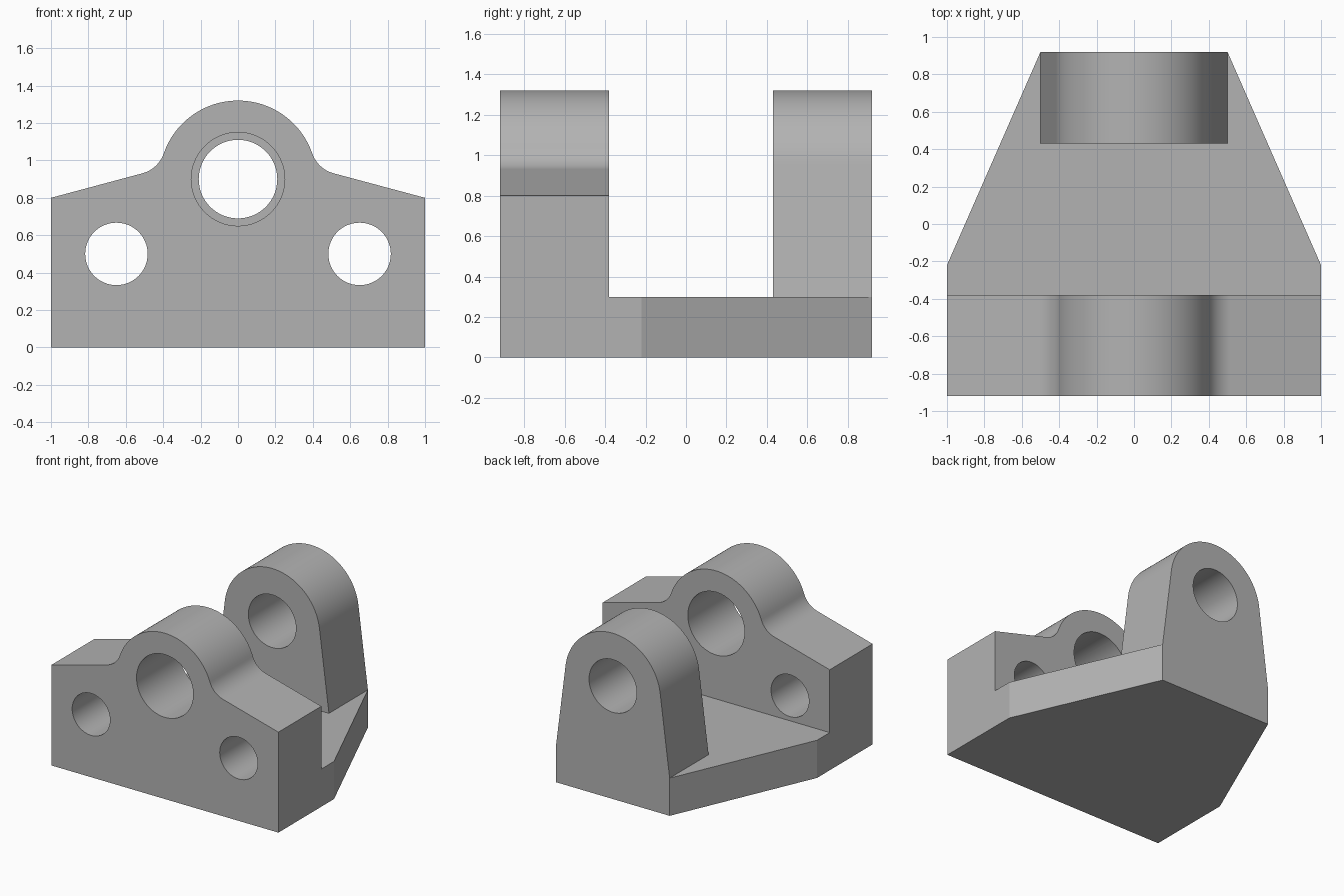
import bpy, bmesh, math
from math import sin, cos, atan2, acos, radians, hypot
from mathutils import Matrix, Vector

if "Cube" in bpy.data.objects:
    bpy.data.objects.remove(bpy.data.objects["Cube"], do_unlink=True)

FRONT, WALL_BACK, LUG_FRONT, BACK = -0.92, -0.38, 0.43, 0.92
BASE_TOP, BORE_Z, ROUND = 0.3, 0.9, 0.42

grey = bpy.data.materials.new("plain grey")
grey.use_nodes = True
grey.diffuse_color = (0.45, 0.45, 0.45, 1)
grey.node_tree.nodes["Principled BSDF"].inputs["Base Color"].default_value = grey.diffuse_color


def prism(name, points, offset):
    """Solid swept from a closed loop of 3D points along an offset."""
    bm = bmesh.new()
    face = bm.faces.new([bm.verts.new(p) for p in points])
    swept = bmesh.ops.extrude_face_region(bm, geom=[face])["geom"]
    bmesh.ops.translate(bm, vec=offset, verts=[v for v in swept if isinstance(v, bmesh.types.BMVert)])
    if face.is_valid and len(face.link_loops if hasattr(face, "link_loops") else face.loops) == 0:
        bm.faces.remove(face)
    bmesh.ops.recalc_face_normals(bm, faces=bm.faces)
    mesh = bpy.data.meshes.new(name)
    bm.to_mesh(mesh)
    bm.free()
    mesh.materials.append(grey)
    obj = bpy.data.objects.new(name, mesh)
    bpy.context.collection.objects.link(obj)
    return obj


def upright(name, half, y0, y1):
    """Symmetric wall from the right-hand half of its outline, bottom to top."""
    left = [(-x, z) for x, z in reversed(half) if x > 1e-5]
    return prism(name, [(x, y0, z) for x, z in half + left], (0, y1 - y0, 0))


def arc(cx, cz, r, a0, a1, n):
    return [(cx + r * cos(a0 + (a1 - a0) * i / n), cz + r * sin(a0 + (a1 - a0) * i / n))
            for i in range(n + 1)]


def combine(body, tool, operation):
    mod = body.modifiers.new(operation.lower(), "BOOLEAN")
    mod.operation, mod.solver, mod.object = operation, "EXACT", tool
    bpy.context.view_layer.objects.active = body
    bpy.ops.object.modifier_apply(modifier=mod.name)
    bpy.data.objects.remove(tool, do_unlink=True)


def bore(body, x, z, r, y0, y1):
    ring = [(px, y0 - 0.05, pz) for px, pz in arc(x, z, r, 0, math.tau, 64)[:-1]]
    combine(body, prism("bore_cutter", ring, (0, y1 - y0 + 0.1, 0)), "DIFFERENCE")


# Front wall: sloped shoulders blended by a fillet into the rounded crown
fillet, slope, shoulder = 0.167, radians(15), 0.8
gap = sin(slope) + (shoulder - BORE_Z) * cos(slope)
crown = math.pi / 2 - slope - acos((gap + fillet) / (ROUND + fillet))
cx = (ROUND + fillet) * cos(crown)
cz = BORE_Z + (ROUND + fillet) * sin(crown)
half = [(1, 0), (1, shoulder)]
half += arc(cx, cz, fillet, -math.pi / 2 - slope, crown - math.pi, 12)
half += arc(0, BORE_Z, ROUND, crown, math.pi / 2, 24)[1:]
bracket = upright("bracket_body", half, FRONT, WALL_BACK)
bore(bracket, 0, BORE_Z, 0.25, FRONT, WALL_BACK)
for side in (-1, 1):
    bore(bracket, side * 0.65, 0.5, 0.167, FRONT, WALL_BACK)

# Rear lug: flanks running tangent into the rounded top
foot = 0.5
drop = BASE_TOP - BORE_Z
tangent = atan2(drop, foot) + acos(ROUND / hypot(foot, drop))
half = [(foot, BASE_TOP)] + arc(0, BORE_Z, ROUND, tangent, math.pi / 2, 28)
lug = upright("rear_lug", half, LUG_FRONT, BACK)
bore(lug, 0, BORE_Z, 0.21, LUG_FRONT, BACK)

# Base plate: tapers toward the lug
plan = [(1, WALL_BACK), (1, -0.22), (foot, BACK), (-foot, BACK), (-1, -0.22), (-1, WALL_BACK)]
base = prism("base_plate", [(x, y, 0) for x, y in plan], (0, 0, BASE_TOP))

# Join into one solid and merge flat faces
combine(bracket, base, "UNION")
combine(bracket, lug, "UNION")
bm = bmesh.new()
bm.from_mesh(bracket.data)
bmesh.ops.remove_doubles(bm, verts=bm.verts, dist=1e-4)
bmesh.ops.dissolve_limit(bm, angle_limit=radians(0.3), verts=bm.verts, edges=bm.edges)
bmesh.ops.recalc_face_normals(bm, faces=bm.faces)
bm.to_mesh(bracket.data)
bm.free()

bpy.ops.object.select_all(action="DESELECT")
bracket.select_set(True)
bpy.context.view_layer.objects.active = bracket
bpy.ops.object.shade_smooth_by_angle(angle=radians(20))
weighted = bracket.modifiers.new("flat_normals", "WEIGHTED_NORMAL")
weighted.keep_sharp = True
